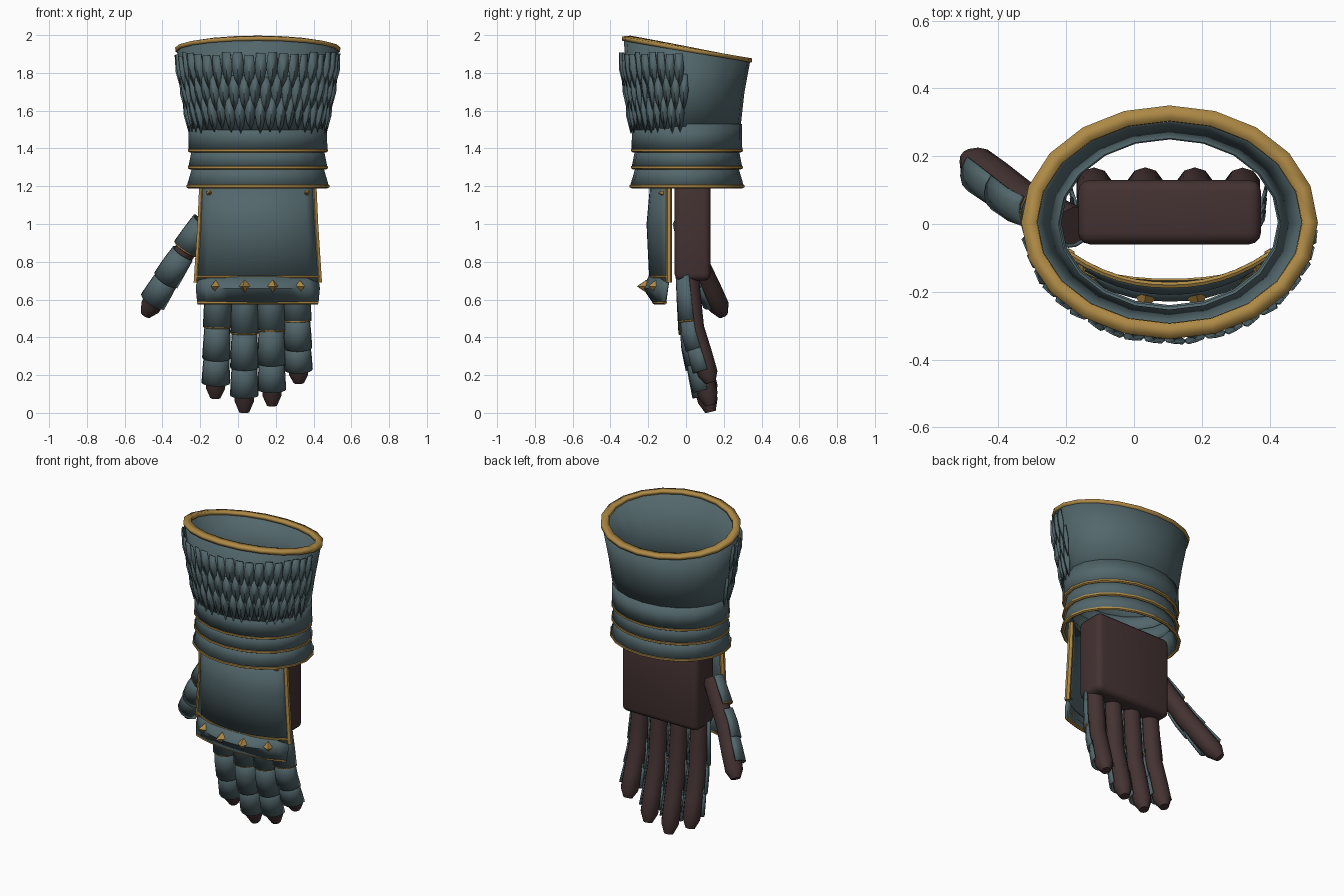
import bpy, bmesh, random
from math import sin, cos, pi, radians
from mathutils import Vector

random.seed(4)
old = bpy.data.objects.get("Cube")
if old:
    bpy.data.objects.remove(old)


def material(name, rgb):
    m = bpy.data.materials.new(name)
    m.use_nodes = True
    m.diffuse_color = (*rgb, 1)
    m.node_tree.nodes["Principled BSDF"].inputs["Base Color"].default_value = (*rgb, 1)
    return m


STEEL = material("blue grey steel", (0.085, 0.135, 0.148))
GOLD = material("worn gold", (0.42, 0.25, 0.06))
LEATHER = material("dark leather", (0.058, 0.032, 0.032))
CX = 0.105


def finish(name, bm, mat, thick=0, angle=40):
    """Turn a bmesh into a shaded object, optionally thickened."""
    bmesh.ops.recalc_face_normals(bm, faces=bm.faces[:])
    mesh = bpy.data.meshes.new(name)
    bm.to_mesh(mesh)
    bm.free()
    ob = bpy.data.objects.new(name, mesh)
    bpy.context.collection.objects.link(ob)
    mesh.materials.append(mat)
    if thick:
        mod = ob.modifiers.new("thickness", 'SOLIDIFY')
        mod.thickness, mod.offset = thick, 0
    bpy.ops.object.select_all(action='DESELECT')
    ob.select_set(True)
    bpy.context.view_layer.objects.active = ob
    bpy.ops.object.shade_smooth_by_angle(angle=radians(angle))
    return ob


def loft(name, rows, mat, wrap=False, cyclic=False, caps=False, thick=0):
    """Skin a list of point rows; wrap closes each row, cyclic joins last to first."""
    bm = bmesh.new()
    grid = [[bm.verts.new(p) for p in row] for row in rows]
    n = len(rows[0])
    for a, b in zip(grid, grid[1:] + grid[:1] if cyclic else grid[1:]):
        for i in range(n if wrap else n - 1):
            j = (i + 1) % n
            bm.faces.new((a[i], a[j], b[j], b[i]))
    if caps:
        bm.faces.new(grid[0])
        bm.faces.new(grid[-1])
    return finish(name, bm, mat, thick)


def sweep_rows(path, radii, front, segs, arc=2 * pi, cyclic=False):
    """Rings (or arcs centred on the front direction) along a path."""
    path = [Vector(p) for p in path]
    n, rows = len(path), []
    for i, p in enumerate(path):
        before = path[i - 1] if i or cyclic else p
        after = path[(i + 1) % n] if i < n - 1 or cyclic else p
        d = (after - before).normalized()
        f = Vector(front)
        f = (f - d * f.dot(d)).normalized()
        s = d.cross(f)
        count = segs if arc > 6 else segs + 1
        rows.append([p + radii[i] * (f * cos(a) + s * sin(a))
                     for a in (-arc / 2 + arc * k / segs for k in range(count))])
    return rows


def bead(name, path, r, front=(0, 0, 1), cyclic=False):
    rows = sweep_rows(path, [r] * len(path), front, 6, cyclic=cyclic)
    return loft(name, rows, GOLD, wrap=True, cyclic=cyclic, caps=not cyclic)


def oval(z, rx, ry, cy=0.005, slope=0, segs=20):
    pts = [(CX + rx * cos(2 * pi * k / segs), cy + ry * sin(2 * pi * k / segs)) for k in range(segs)]
    return [Vector((x, y, z - slope * y)) for x, y in pts]


def arch(z, w, side_y, mid_y, segs=12):
    return [Vector((CX + w * t, side_y + (mid_y - side_y) * (1 - abs(t) ** 2.2), z))
            for t in (-1 + 2 * k / segs for k in range(segs + 1))]


def stud(name, pos, out, r, height, sides):
    bm = bmesh.new()
    bmesh.ops.create_cone(bm, cap_ends=True, segments=sides, radius1=r, radius2=0, depth=height)
    bm.transform(Vector(out).to_track_quat('Z', 'Y').to_matrix().to_4x4())
    bmesh.ops.translate(bm, verts=bm.verts[:], vec=Vector(pos))
    return finish(name, bm, GOLD, angle=20)


# Flared cuff with slanted mouth and broad gold rim
loft("cuff", [oval(1.50, 0.345, 0.27, 0), oval(1.70, 0.375, 0.29, 0.002),
              oval(1.925, 0.412, 0.318, 0.005, 0.18)], STEEL, wrap=True, thick=0.035)
loft("cuff_rim", [oval(1.916, 0.412, 0.32, 0.005, 0.18), oval(1.938, 0.415, 0.322, 0.005, 0.18)],
     GOLD, wrap=True, thick=0.046)

# Overlapping wrist bands, each with a gold bead along its lower edge
for label, top, bottom, rx1, rx2 in (("upper", 1.53, 1.39, 0.355, 0.357),
                                     ("middle", 1.41, 1.30, 0.335, 0.357),
                                     ("lower", 1.32, 1.20, 0.33, 0.365)):
    loft(label + "_wrist_band", [oval(top, rx1, rx1 - 0.075), oval(bottom, rx2, rx2 - 0.075)],
         STEEL, wrap=True, thick=0.022)
    bead(label + "_wrist_trim", oval(bottom, rx2 + 0.004, rx2 - 0.071), 0.011, cyclic=True)


# Three staggered rows of leaf scales over the front half of the cuff
def scale_rows():
    bm = bmesh.new()
    outline = ((-0.36, 1), (0.36, 1), (0.5, 0.55), (0.3, 0.22), (0, 0), (-0.3, 0.22), (-0.5, 0.55))
    for row, (top, length, lift) in enumerate(((1.90, 0.18, 0.03), (1.79, 0.19, 0.026), (1.68, 0.19, 0.022))):
        count = 22
        for k in range(count):
            ang = pi + pi * (k + 0.5 + 0.25 * (row % 2 * 2 - 1)) / count
            drop = random.uniform(-0.012, 0.012)
            lean = random.uniform(-0.014, 0.014)

            def place(u, v, out):
                z = top + drop - length * (1 - v)
                grow = (z - 1.5) * 0.15
                a = ang + u * pi / count * 1.05
                r = lift + out + lean * u
                return bm.verts.new((CX + (0.345 + grow + r) * cos(a), (0.272 + grow * 0.8 + r) * sin(a), z))

            rim = [place(u, v, 0) for u, v in outline]
            ridge = place(0, 0.5, 0.012)
            for i in range(len(rim)):
                bm.faces.new((rim[i], rim[(i + 1) % len(rim)], ridge))
    finish("cuff_scales", bm, STEEL, thick=0.005, angle=15)


scale_rows()

# Plate over the back of the hand, with gold edging
hand = [arch(1.22, 0.295, -0.09, -0.18), arch(1.0, 0.305, -0.09, -0.2), arch(0.69, 0.325, -0.09, -0.185)]
loft("hand_plate", hand, STEEL, thick=0.018)
bead("hand_plate_top_trim", hand[0], 0.01)
bead("hand_plate_bottom_trim", [p + Vector((0, -0.006, 0.03)) for p in hand[2]], 0.009)
for label, i in (("right", 0), ("left", -1)):
    bead(label + "_hand_plate_trim", [row[i] for row in hand], 0.017, front=(0, -1, 0))
for label, x in (("right", -0.15), ("left", 0.36)):
    stud(label + "_rivet", (x, -0.135, 1.165), (0, -1, 0), 0.018, 0.03, 6)

# Knuckle guard with four pointed studs
guard = [arch(0.725, 0.315, -0.09, -0.19), arch(0.66, 0.325, -0.1, -0.222), arch(0.585, 0.318, -0.11, -0.17)]
loft("knuckle_guard", guard, STEEL, thick=0.014)
bead("knuckle_trim", guard[2], 0.01)
for k, x in enumerate((-0.13, 0.03, 0.19, 0.34)):
    t = (x - CX) / 0.325
    stud("knuckle_stud_%d" % (k + 1), (x, -0.118 - 0.122 * (1 - abs(t) ** 2.2), 0.67), (t * 0.9, -1, 0), 0.034, 0.05, 4)

# Leather palm
bm = bmesh.new()
bmesh.ops.create_cube(bm, size=1)
bmesh.ops.scale(bm, vec=(0.54, 0.19, 0.52), verts=bm.verts[:])
bmesh.ops.translate(bm, vec=(CX, 0.035, 0.96), verts=bm.verts[:])
bmesh.ops.bevel(bm, geom=bm.edges[:], offset=0.035, segments=3, profile=0.5, affect='EDGES')
finish("palm", bm, LEATHER)


def digit(name, base, mid, tip, r, front, plates):
    """Leather digit with blunt tip, covered on the front by half-round plates."""
    base, mid, tip = Vector(base), Vector(mid), Vector(tip)

    def at(t):
        return base.lerp(mid, t * 2) if t < 0.5 else mid.lerp(tip, t * 2 - 1)

    stops = (0, 0.25, 0.5, 0.75, 0.92, 1)
    rows = sweep_rows([at(t) for t in stops], [r, r, r, r, r * 0.95, r * 0.5], front, 10)
    loft(name, rows, LEATHER, wrap=True, caps=True)
    for i, (t0, t1) in enumerate(plates):
        path = [at(t0), at((t0 + t1) / 2), at(t1)]
        rows = sweep_rows(path, [r + 0.005, r + 0.011, r + 0.015], front, 8, arc=pi * 1.05)
        loft("%s_plate_%d" % (name, i + 1), rows, STEEL, thick=0.01)
        if i == 0:
            bead(name + "_trim", rows[-1], 0.006, front=(tip - base))


# Fingers
for name, x0, x1, z in (("index_finger", -0.105, -0.12, 0.08), ("middle_finger", 0.035, 0.033, 0.005),
                        ("ring_finger", 0.175, 0.18, 0.04), ("little_finger", 0.31, 0.322, 0.16)):
    digit(name, (x0, 0.01, 0.74), (x0 * 0.6 + x1 * 0.4, 0.04, 0.37 + z / 2), (x1, 0.13, z), 0.056,
          (0, -1, 0), ((0.02, 0.43), (0.39, 0.68), (0.64, 0.88)))

# Thumb
digit("thumb", (-0.18, -0.005, 1.01), (-0.33, 0.07, 0.78), (-0.49, 0.195, 0.52), 0.058,
      (-0.55, -0.8, 0), ((0.0, 0.3), (0.36, 0.64), (0.6, 0.86)))
